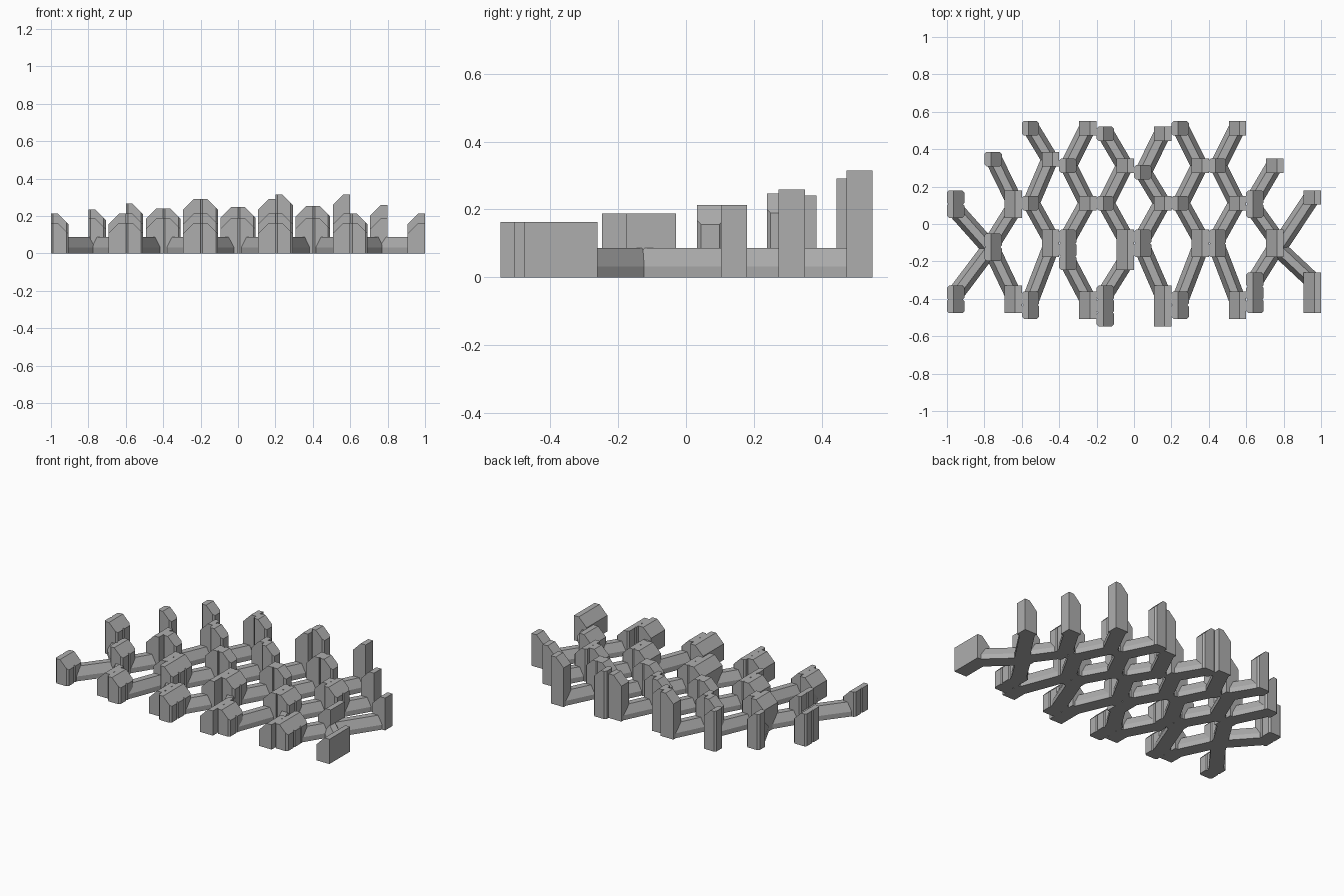
import bpy
import bmesh
from mathutils import Vector

cube = bpy.data.objects.get("Cube")
if cube:
    bpy.data.objects.remove(cube, do_unlink=True)

grey = bpy.data.materials.new("plain_grey")
grey.use_nodes = True
colour = (0.42, 0.42, 0.42, 1)
grey.diffuse_color = colour
grey.node_tree.nodes["Principled BSDF"].inputs["Base Color"].default_value = colour

COLUMN = 0.2      # spacing of post columns
PITCH = 0.07      # spacing of tooth cells in a post
CELL = 0.077      # depth of one cell
DEPTH = 0.093     # post size across x
FLAT = 0.036      # flat part of the post top


def finish(bm, name):
    bmesh.ops.recalc_face_normals(bm, faces=bm.faces)
    mesh = bpy.data.meshes.new(name)
    bm.to_mesh(mesh)
    bm.free()
    mesh.materials.append(grey)
    bpy.context.collection.objects.link(bpy.data.objects.new(name, mesh))


def add_cell(bm, x, side, y, height):
    """Upright block with chamfered corners and a sloped shoulder."""
    part = bmesh.new()
    bmesh.ops.create_cube(part, size=1)
    for v in part.verts:
        v.co = Vector((x + side * DEPTH * (v.co.x + 0.5),
                       y + CELL * v.co.y, height * (v.co.z + 0.5)))
    upright = [e for e in part.edges if abs(e.verts[0].co.z - e.verts[1].co.z) > 0.05]
    bmesh.ops.bevel(part, geom=upright, offset=0.011, segments=1, affect='EDGES')
    cut = bmesh.ops.bisect_plane(
        part, geom=part.verts[:] + part.edges[:] + part.faces[:],
        plane_co=(x + side * FLAT, y, height), plane_no=(side, 0, 1), clear_outer=True)
    rim = [g for g in cut["geom_cut"] if isinstance(g, bmesh.types.BMEdge)]
    bmesh.ops.holes_fill(part, edges=rim)
    bmesh.ops.recalc_face_normals(part, faces=part.faces)
    mesh = bpy.data.meshes.new("cell")
    part.to_mesh(mesh)
    part.free()
    bm.from_mesh(mesh)
    bpy.data.meshes.remove(mesh)


def add_post(name, x, side, back, cells, height):
    bm = bmesh.new()
    for i in range(cells):
        add_cell(bm, x, side, back - CELL / 2 - i * PITCH, height)
    finish(bm, name)


def add_strut(name, start, end):
    """Floor bar with a chamfered top, extruded between two points."""
    bm = bmesh.new()
    a, b = Vector((*start, 0)), Vector((*end, 0))
    across = (b - a).normalized().cross(Vector((0, 0, 1)))
    half = [(0.045, 0), (0.045, 0.032), (0.02, 0.087)]
    section = half + [(-w, z) for w, z in reversed(half)]
    face = bm.faces.new([bm.verts.new(a + across * w + Vector((0, 0, z))) for w, z in section])
    out = bmesh.ops.extrude_face_region(bm, geom=[face], use_keep_orig=True)
    moved = [g for g in out["geom"] if isinstance(g, bmesh.types.BMVert)]
    bmesh.ops.translate(bm, verts=moved, vec=b - a)
    finish(bm, name)


def post_height(row, col):
    # Rows step up towards the back
    return {"A": min(0.315, 0.303 + 0.0125 * col), "B": 0.247 + 0.003 * col,
            "C": 0.213, "D": 0.188, "E": 0.163}[row]


# Rows A (back) to E (front) in each gap between columns: back edge and cell count
gaps = [
    {"C": (0.18, 2), "D": (-0.13, 0), "E": (-0.33, 2)},
    {"B": (0.385, 1), "C": (0.18, 2), "D": (-0.05, 2), "E": (-0.33, 2)},
    {"A": (0.55, 1), "B": (0.385, 1), "C": (0.15, 1), "D": (-0.03, 2), "E": (-0.36, 2)},
    {"A": (0.55, 1), "B": (0.35, 1), "C": (0.15, 1), "D": (-0.03, 3), "E": (-0.36, 2)},
    {"A": (0.52, 1), "B": (0.35, 1), "C": (0.15, 1), "D": (-0.03, 3), "E": (-0.33, 3)},
    {"A": (0.52, 1), "B": (0.315, 1), "C": (0.15, 1), "D": (-0.03, 2), "E": (-0.33, 3)},
    {"A": (0.55, 1), "B": (0.35, 1), "C": (0.15, 1), "D": (-0.03, 2), "E": (-0.36, 2)},
    {"A": (0.55, 1), "B": (0.35, 1), "C": (0.15, 1), "D": (-0.03, 2), "E": (-0.36, 2)},
    {"B": (0.35, 1), "C": (0.18, 2), "D": (-0.03, 2), "E": (-0.26, 3)},
    {"C": (0.18, 1), "D": (-0.13, 0), "E": (-0.26, 3)},
]

for g, rows in enumerate(gaps):
    left = g - 5
    previous = None
    for row, (back, cells) in rows.items():
        # Rows alternate between odd and even columns
        odd = row in "ACE"
        col = left if (left % 2 == 1) == odd else left + 1
        side = 1 if col == left else -1
        x = col * COLUMN
        if cells:
            height = post_height(row, col)
            if row == "A" and col == 1 and side == -1:
                height = post_height(row, -1)
            add_post(f"post_{row}_{g}", x, side, back, cells, height)
            first = (x + side * 0.05, back - CELL / 2)
            last = (first[0], first[1] - (cells - 1) * PITCH)
        else:
            first = last = (x - side * 0.03, back)
        if previous:
            add_strut(f"strut_{row}_{g}", previous, first)
        previous = last
